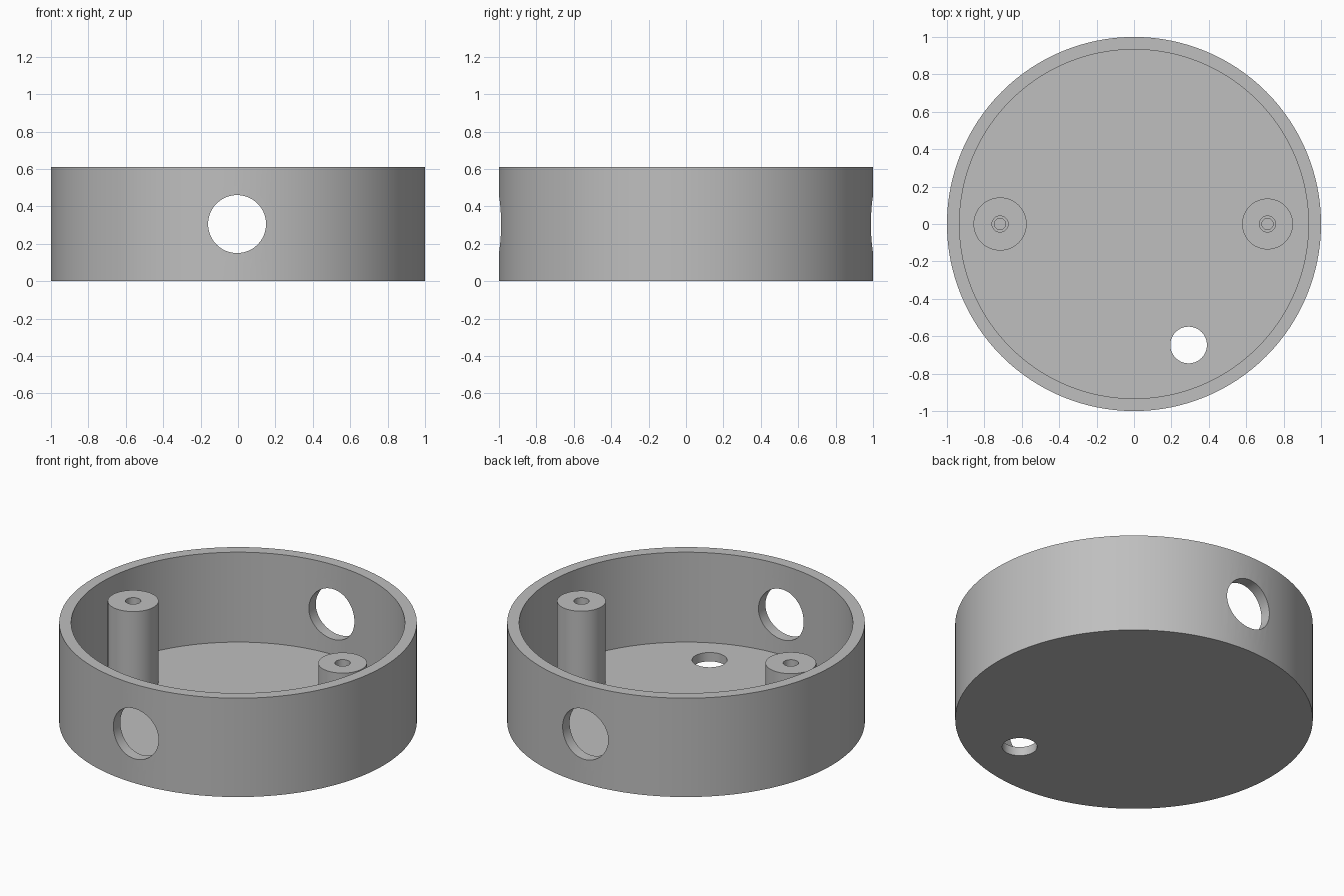
import bpy
import bmesh
from math import pi, radians
from mathutils import Vector

default_cube = bpy.data.objects.get("Cube")
if default_cube:
    bpy.data.objects.remove(default_cube, do_unlink=True)

# Single plain grey material
grey = bpy.data.materials.new("plain grey")
grey.use_nodes = True
colour = (0.52, 0.52, 0.52, 1)
grey.diffuse_color = colour
grey.node_tree.nodes["Principled BSDF"].inputs["Base Color"].default_value = colour


def lathe(name, profile, location=(0, 0, 0), steps=128):
    """Revolve a radius/height profile around the z axis."""
    bm = bmesh.new()
    verts = [bm.verts.new((r, 0, z)) for r, z in profile]
    edges = [bm.edges.new(pair) for pair in zip(verts, verts[1:])]
    bmesh.ops.spin(bm, geom=verts + edges, cent=(0, 0, 0), axis=(0, 0, 1),
                   angle=2 * pi, steps=steps)
    bmesh.ops.remove_doubles(bm, verts=bm.verts, dist=0.0001)
    bmesh.ops.recalc_face_normals(bm, faces=bm.faces)
    mesh = bpy.data.meshes.new(name)
    bm.to_mesh(mesh)
    bm.free()
    obj = bpy.data.objects.new(name, mesh)
    obj.location = location
    obj.data.materials.append(grey)
    bpy.context.collection.objects.link(obj)
    return obj


def activate(obj):
    bpy.ops.object.select_all(action="DESELECT")
    obj.select_set(True)
    bpy.context.view_layer.objects.active = obj


def drill(target, radius, length, location, rotation=(0, 0, 0)):
    """Cut a round hole and discard the cutter."""
    bpy.ops.mesh.primitive_cylinder_add(vertices=64, radius=radius, depth=length,
                                        location=location, rotation=rotation)
    cutter = bpy.context.object
    cutter.name = "hole_cutter"
    cutter.hide_render = True
    cutter.data.materials.append(grey)
    cut = target.modifiers.new("hole", "BOOLEAN")
    cut.operation = "DIFFERENCE"
    cut.solver = "EXACT"
    cut.object = cutter
    activate(target)
    bpy.ops.object.modifier_apply(modifier=cut.name)
    bpy.data.objects.remove(cutter, do_unlink=True)


HEIGHT, FLOOR, INNER = 0.61, 0.055, 0.933
POST_TOP = 0.553

# Round open housing
housing = lathe("housing", [(0, 0), (1, 0), (1, HEIGHT), (INNER, HEIGHT),
                            (INNER, FLOOR), (0, FLOOR)])

# Cable holes through the front and back walls, and one in the floor
drill(housing, 0.155, 3, (-0.005, 0, 0.305), (radians(90), 0, 0))
drill(housing, 0.098, 0.3, (0.292, -0.647, FLOOR / 2))

# Screw posts with stepped blind holes
posts = []
for name, x, radius in (("right_screw_post", -0.716, 0.142),
                        ("left_screw_post", 0.714, 0.136)):
    posts.append(lathe(name, [(0, FLOOR / 2), (radius, FLOOR / 2),
                              (radius, POST_TOP), (0.043, POST_TOP),
                              (0.043, 0.3), (0.03, 0.3),
                              (0.03, FLOOR), (0, FLOOR)],
                       Vector((x, 0, 0)), 64))

# Smooth round walls with crisp rims
for part in [housing] + posts:
    activate(part)
    bpy.ops.object.shade_smooth_by_angle(angle=radians(30))
